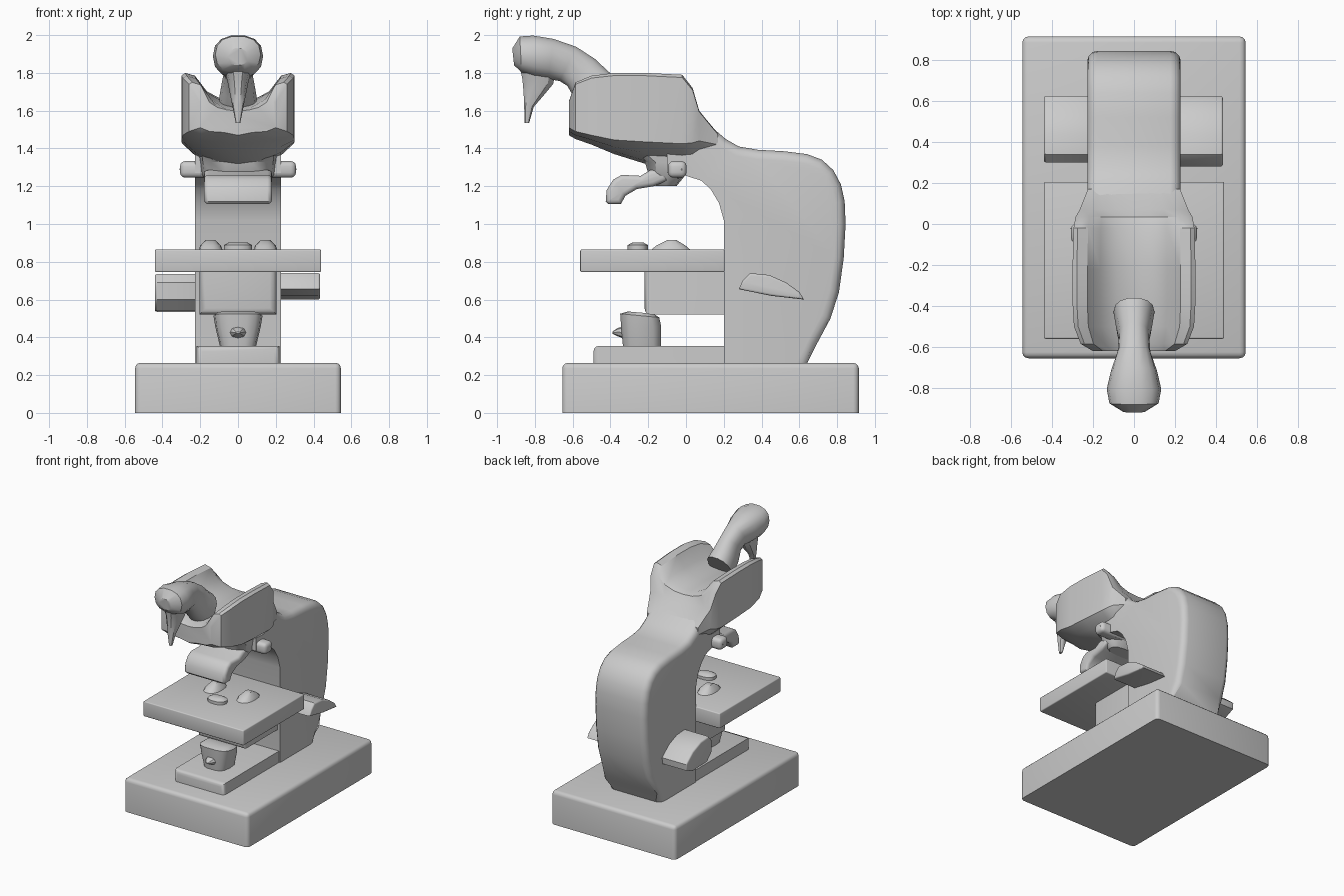
import bpy, bmesh
from math import cos, sin, tau, copysign, radians

if "Cube" in bpy.data.objects:
    bpy.data.objects.remove(bpy.data.objects["Cube"])


def finish(name, bm, angle=35):
    bmesh.ops.recalc_face_normals(bm, faces=bm.faces)
    me = bpy.data.meshes.new(name)
    bm.to_mesh(me)
    bm.free()
    ob = bpy.data.objects.new(name, me)
    bpy.context.collection.objects.link(ob)
    bpy.ops.object.select_all(action='DESELECT')
    ob.select_set(True)
    bpy.context.view_layer.objects.active = ob
    bpy.ops.object.shade_smooth_by_angle(angle=radians(angle))
    return ob


def bevel(bm, edges, width, segs=3):
    bmesh.ops.bevel(bm, geom=edges, offset=width, segments=segs, profile=0.5,
                    affect='EDGES', clamp_overlap=True)


def box(name, x, y, z, width=0.0, pick=lambda m: True):
    """Box from ranges; pick chooses which edges to round by their midpoint."""
    bm = bmesh.new()
    bmesh.ops.create_cube(bm, size=1)
    for v in bm.verts:
        v.co = [r[0] + (c + 0.5) * (r[1] - r[0]) for r, c in zip((x, y, z), v.co)]
    if width:
        bevel(bm, [e for e in bm.edges if pick((e.verts[0].co + e.verts[1].co) / 2)], width)
    return finish(name, bm)


def prism(name, profile, x0, x1, width=0.0, pick=lambda m: True):
    """Extrude a y-z profile along x and round the chosen rim edges."""
    bm = bmesh.new()
    f = bm.faces.new([bm.verts.new((x0, y, z)) for y, z in profile])
    ext = bmesh.ops.extrude_face_region(bm, geom=[f])['geom']
    for v in ext:
        if isinstance(v, bmesh.types.BMVert):
            v.co.x = x1
    if width:
        rim = [e for e in bm.edges if abs(e.verts[0].co.x - e.verts[1].co.x) < 1e-5
               and pick((e.verts[0].co + e.verts[1].co) / 2)]
        bevel(bm, rim, width)
    return finish(name, bm)


def skin(name, rings, angle=35):
    bm = bmesh.new()
    vs = [[bm.verts.new(p) for p in r] for r in rings]
    n = len(vs[0])
    for a, b in zip(vs, vs[1:]):
        for i in range(n):
            bm.faces.new((a[i], a[(i + 1) % n], b[(i + 1) % n], b[i]))
    bm.faces.new(vs[0])
    bm.faces.new(vs[-1])
    return finish(name, bm, angle)


def oval_loft(name, stations, x=0.0, sides=14, power=0.85, angle=35):
    """Stations: (y, z) of one side, (y, z) of the other, half width in x."""
    rings = []
    for (ty, tz), (by, bz), w in stations:
        ring = []
        for i in range(sides):
            a = tau * i / sides
            c, s = (copysign(abs(f) ** power, f) for f in (cos(a), sin(a)))
            ring.append((x + w * c, (ty + by) / 2 + s * (ty - by) / 2,
                         (tz + bz) / 2 + s * (tz - bz) / 2))
        rings.append(ring)
    return skin(name, rings, angle)


# Base slab and foot plate
box("base", (-.545, .545), (-.655, .915), (0, .265), .03, lambda m: m.z > .05)
box("foot_plate", (-.22, .22), (-.49, .3), (.25, .355), .03,
    lambda m: m.y < -.4 and (m.z > .3))

# Curved arm
arm = [(.20, .25), (.635, .25), (.69, .36), (.765, .5), (.81, .64), (.835, .82), (.845, 1.0),
       (.84, 1.12), (.82, 1.21), (.78, 1.285), (.72, 1.34), (.64, 1.37), (.52, 1.385),
       (.38, 1.393), (.28, 1.41), (.21, 1.45), (.14, 1.51), (0, 1.52), (-.1, 1.45),
       (-.1, 1.27), (0, 1.255), (.08, 1.23), (.13, 1.185), (.175, 1.11), (.20, 1.02)]
prism("arm", arm, -.228, .228, .05,
      lambda m: m.z > .27 and m.y > .16 and not (m.y < .21 and m.z < 1.4))

# Stage with the block carrying it
box("stage", (-.44, .44), (-.56, .205), (.745, .865), .008)
box("stage_block", (-.205, .205), (-.22, .25), (.52, .76), .035,
    lambda m: m.y < -.1 and m.z < .7)

# Disc and two mounds on the stage
oval_loft("stage_disc", [((-.2, .86), (-.31, .86), .075), ((-.2, .888), (-.31, .888), .075),
                         ((-.225, .902), (-.285, .902), .05)])
for side, s in (("left", -1), ("right", 1)):
    oval_loft(side + "_stage_clip",
              [((.03, .86), (-.19, .86), .065), ((.0, .885), (-.16, .885), .055),
               ((-.05, .915), (-.1, .915), .025)], s * .145)

# Lamp with front nub
oval_loft("lamp", [((-.13, .35), (-.335, .35), .095), ((-.13, .46), (-.345, .45), .12),
                   ((-.14, .505), (-.35, .525), .13), ((-.17, .525), (-.31, .537), .11)],
          power=.65)
oval_loft("lamp_nub", [((-.32, .46), (-.32, .39), .05), ((-.36, .45), (-.36, .405), .035),
                       ((-.39, .43), (-.39, .42), .012)], sides=8)

# Focus knobs
prism("right_focus_knob", [(.28, .655), (.30, .70), (.34, .74), (.44, .73), (.53, .69),
                           (.60, .64), (.625, .60), (.45, .62)], .2, .435, .012)
prism("left_focus_knob", [(.30, .60), (.30, .69), (.34, .735), (.44, .73), (.54, .69),
                          (.625, .62), (.62, .57), (.54, .535), (.36, .54)], -.44, -.2, .012)

# Saddle-shaped head: half width, bottom, side foot, side top, valley
head = [(-.62, .20, 1.47, 1.51, 1.65, 1.60), (-.585, .26, 1.45, 1.49, 1.75, 1.61),
        (-.50, .293, 1.42, 1.47, 1.785, 1.625), (-.38, .30, 1.37, 1.445, 1.80, 1.64),
        (-.22, .30, 1.32, 1.435, 1.80, 1.65), (-.02, .295, 1.29, 1.425, 1.79, 1.645),
        (.035, .285, 1.28, 1.43, 1.72, 1.63), (.07, .265, 1.28, 1.44, 1.60, 1.585),
        (.17, .225, 1.28, 1.42, 1.475, 1.48)]
rings = []
for y, w, zb, zl, zt, zv in head:
    half = [(.38 * w, zb + .015), (.75 * w, (zb + zl) / 2), (w, zl), (w, zt - .04 * (zt - zl)),
            (.93 * w, zt), (.76 * w, zt - .1 * (zt - zv)), (.55 * w, zv + .35 * (zt - zv)),
            (.28 * w, zv + .06 * (zt - zv))]
    rings.append([(0, y, zb)] + [(x, y, z) for x, z in half] + [(0, y, zv)]
                 + [(-x, y, z) for x, z in reversed(half)])
skin("saddle_head", rings)

# Eyepiece tube bending forward, with its hanging spike
oval_loft("eyepiece", [((-.36, 1.77), (-.50, 1.56), .10), ((-.41, 1.81), (-.59, 1.66), .088),
                       ((-.48, 1.875), (-.63, 1.73), .075), ((-.58, 1.94), (-.67, 1.755), .08),
                       ((-.70, 1.982), (-.73, 1.765), .112), ((-.81, 2.0), (-.80, 1.775), .133),
                       ((-.88, 1.995), (-.87, 1.80), .12), ((-.92, 1.93), (-.91, 1.84), .055)])
oval_loft("eyepiece_spike", [((-.89, 1.85), (-.68, 1.83), .08), ((-.87, 1.77), (-.70, 1.74), .056),
                             ((-.862, 1.70), (-.76, 1.67), .042), ((-.858, 1.63), (-.805, 1.62), .03),
                             ((-.855, 1.535), (-.83, 1.535), .012)], sides=10)

# Nosepiece: neck under the head, cross bar, objective slab
oval_loft("nosepiece_neck", [((.06, 1.42), (-.36, 1.42), .21), ((.04, 1.32), (-.22, 1.33), .20),
                             ((.0, 1.26), (-.2, 1.26), .19), ((-.05, 1.2), (-.16, 1.2), .14)],
          power=.7)
oval_loft("nosepiece_bar", [((-.045, 1.335), (-.045, 1.24), .30), ((-.02, 1.335), (-.02, 1.245), .31)],
          power=.5)
box("nosepiece_crossbar", (-.307, .307), (-.095, .003), (1.245, 1.333), .028)
prism("objective", [(-.425, 1.12), (-.41, 1.105), (-.345, 1.105), (-.32, 1.15), (-.26, 1.185),
                    (-.17, 1.20), (-.10, 1.23), (-.10, 1.29), (-.19, 1.285), (-.24, 1.255),
                    (-.34, 1.26), (-.385, 1.235), (-.42, 1.18)], -.18, .18, .025)
